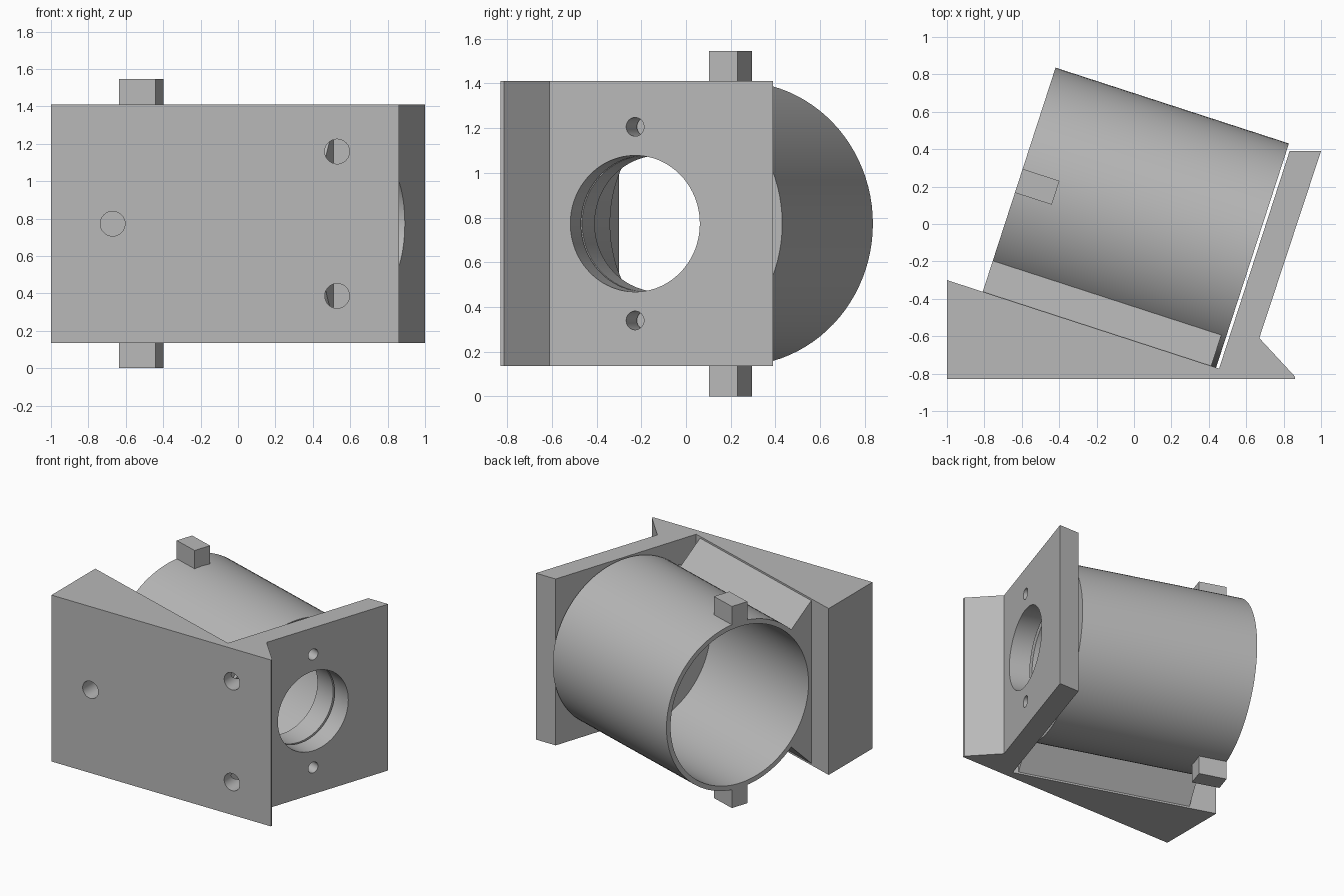
import bpy, bmesh
from math import sin, cos, pi, radians
from mathutils import Matrix

if "Cube" in bpy.data.objects:
    bpy.data.objects.remove(bpy.data.objects["Cube"])

MID = 0.7725      # height of the tube axis
HALF = 0.6375     # half height of the bracket
R_OUT, R_IN, R_HOLE = 0.636, 0.6, 0.305
LENGTH = 1.312    # tube length

# Tube frame: local x runs along the tube from its open end
FRAME = Matrix.Translation((-0.616, 0.231, MID)) @ Matrix.Rotation(radians(-18), 4, 'Z')

grey = bpy.data.materials.new("plain_grey")
grey.use_nodes = True
COLOUR = (0.48, 0.48, 0.48, 1)
grey.diffuse_color = COLOUR
grey.node_tree.nodes["Principled BSDF"].inputs["Base Color"].default_value = COLOUR


def finish(name, bm, matrix=None):
    if matrix:
        bm.transform(matrix)
    bmesh.ops.recalc_face_normals(bm, faces=bm.faces)
    mesh = bpy.data.meshes.new(name)
    bm.to_mesh(mesh)
    bm.free()
    mesh.materials.append(grey)
    obj = bpy.data.objects.new(name, mesh)
    bpy.context.collection.objects.link(obj)
    return obj


def prism(name, points, offset, matrix=None):
    bm = bmesh.new()
    face = bm.faces.new([bm.verts.new(p) for p in points])
    ext = bmesh.ops.extrude_face_region(bm, geom=[face])
    verts = [v for v in ext["geom"] if isinstance(v, bmesh.types.BMVert)]
    bmesh.ops.translate(bm, verts=verts, vec=offset)
    return finish(name, bm, matrix)


def smooth(obj):
    bpy.ops.object.select_all(action='DESELECT')
    obj.select_set(True)
    bpy.context.view_layer.objects.active = obj
    bpy.ops.object.shade_smooth_by_angle(angle=radians(30))


def add_rod(bm, radius, matrix, depth, segments=48):
    bmesh.ops.create_cone(bm, cap_ends=True, segments=segments, radius1=radius,
                          radius2=radius, depth=depth, matrix=matrix)


# Wedge base and tilted end plate, one extruded outline
outline = [(-1, -0.30), (-1, -0.83), (0.86, -0.83), (0.86, -0.815),
           (0.67, -0.61), (1, 0.39), (0.832, 0.39), (0.455, -0.773)]
bracket = prism("bracket", [(x, y, MID - HALF) for x, y in outline], (0, 0, 2 * HALF))

# Cutter: bore and screw holes along the tube, bolt holes from the front
cut = bmesh.new()
along = Matrix.Rotation(pi / 2, 4, 'Y')
for z, radius, seg in ((0, R_HOLE, 96), (0.433, 0.042, 32), (-0.433, 0.042, 32)):
    add_rod(cut, radius, FRAME @ Matrix.Translation((1.4, 0, z)) @ along, 0.4, seg)
for x, z in ((-0.67, 0), (0.53, 0.386), (0.53, -0.386)):
    add_rod(cut, 0.066, Matrix.Translation((x, -0.8, MID + z))
            @ Matrix.Rotation(pi / 2, 4, 'X'), 0.4)
cutter = finish("hole_cutter", cut)
cutter.hide_render = True
cutter.hide_set(True)
mod = bracket.modifiers.new("holes", 'BOOLEAN')
mod.operation = 'DIFFERENCE'
mod.solver = 'EXACT'
mod.object = cutter

# Apply the cut, then drop the cutter
graph = bpy.context.evaluated_depsgraph_get()
cut_mesh = bpy.data.meshes.new_from_object(bracket.evaluated_get(graph))
bracket.modifiers.clear()
bracket.data = cut_mesh
bpy.data.objects.remove(cutter)
smooth(bracket)

# Tube with a thick bored floor, lathed about its axis
BASE = 1.13
profile = [(0, R_IN), (BASE, R_IN), (BASE, R_HOLE), (LENGTH, R_HOLE),
           (LENGTH, R_OUT), (0, R_OUT)]
bm = bmesh.new()
ring = [bm.verts.new((u, 0, r)) for u, r in profile]
edges = [bm.edges.new((ring[i], ring[(i + 1) % len(ring)])) for i in range(len(ring))]
bmesh.ops.spin(bm, geom=ring + edges, cent=(0, 0, 0), axis=(1, 0, 0),
               angle=2 * pi, steps=96, use_merge=True)
bmesh.ops.remove_doubles(bm, verts=bm.verts, dist=0.0001)
smooth(finish("tube", bm, FRAME))

# Cradle between tube and wedge, with radial sloping sides
arc = [radians(135 + 90 * i / 24) for i in range(25)]
section = [(0, 0.62 * cos(a), 0.62 * sin(a)) for a in arc]
section += [(0, -0.634, -0.634), (0, -0.634, 0.634)]
prism("cradle", section, (1.285, 0, 0), FRAME)

# Tabs above and below the open end
for name, side in (("top_tab", 1), ("bottom_tab", -1)):
    corners = [(0, -0.067), (0.207, -0.067), (0.207, 0.067), (0, 0.067)]
    prism(name, [(u, v, side * 0.615) for u, v in corners],
          (0, 0, side * 0.1575), FRAME)
